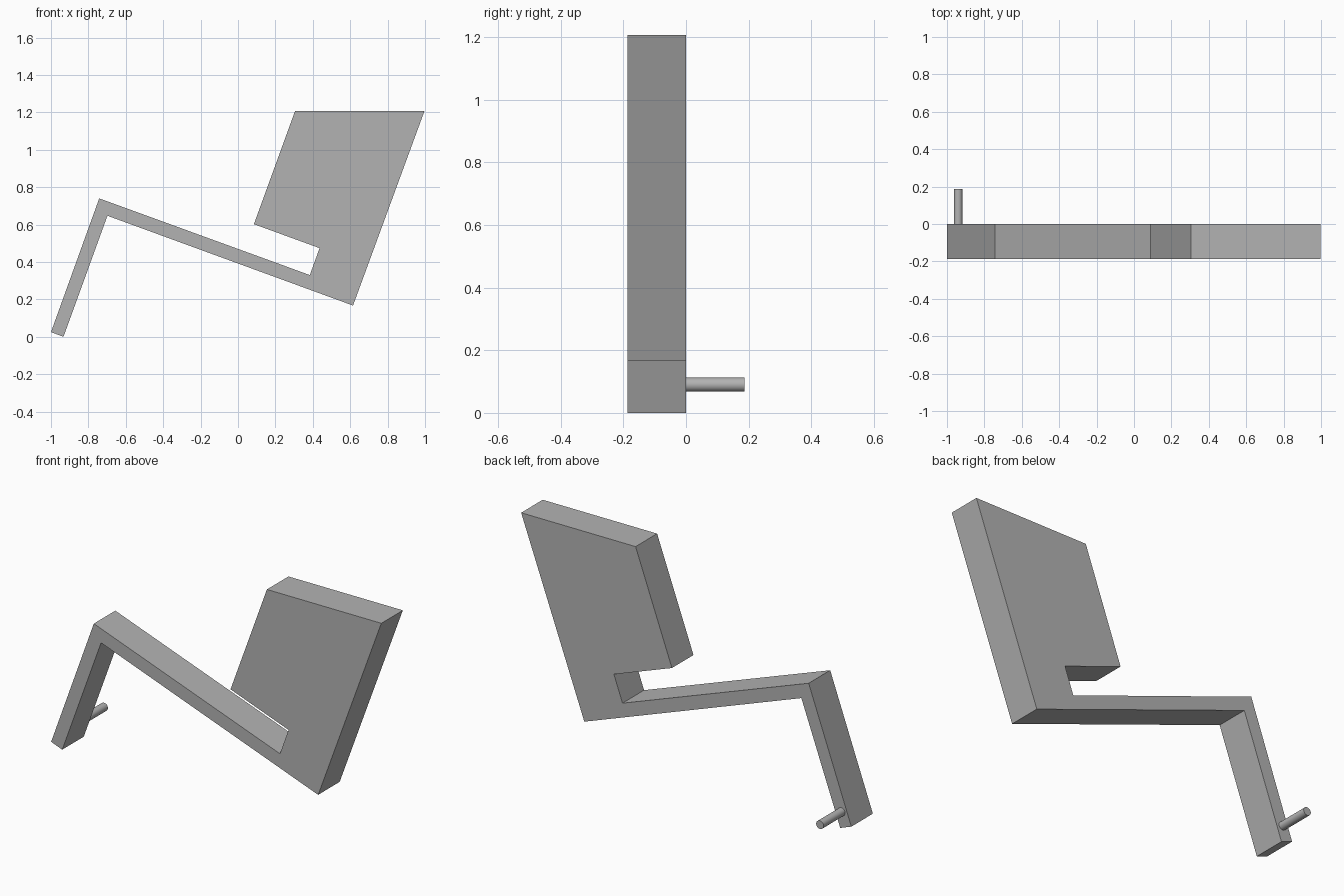
import bpy
import bmesh
from mathutils import Matrix

cube = bpy.data.objects.get("Cube")
if cube:
    bpy.data.objects.remove(cube, do_unlink=True)

DEPTH = 0.186

grey = bpy.data.materials.new("plain_grey")
grey.use_nodes = True
colour = (0.45, 0.45, 0.45, 1)
grey.diffuse_color = colour
grey.node_tree.nodes["Principled BSDF"].inputs["Base Color"].default_value = colour


def add_object(name, bm):
    bmesh.ops.recalc_face_normals(bm, faces=bm.faces)
    mesh = bpy.data.meshes.new(name)
    bm.to_mesh(mesh)
    bm.free()
    mesh.materials.append(grey)
    obj = bpy.data.objects.new(name, mesh)
    bpy.context.collection.objects.link(obj)
    return obj


# Bent arm with slanted plate, one profile extruded front to back
profile = [(-1, 0.025), (-0.933, 0), (-0.698, 0.647), (0.615, 0.167),
           (0.997, 1.207), (0.305, 1.207), (0.085, 0.602),
           (0.436, 0.474), (0.384, 0.33), (-0.742, 0.74)]
bm = bmesh.new()
face = bm.faces.new([bm.verts.new((x, -DEPTH, z)) for x, z in profile])
extruded = bmesh.ops.extrude_face_region(bm, geom=[face], use_keep_orig=True)
bmesh.ops.translate(bm, vec=(0, DEPTH, 0),
                    verts=[v for v in extruded["geom"] if isinstance(v, bmesh.types.BMVert)])
add_object("bent_arm_and_plate", bm)

# Round peg at the foot of the arm, pointing back
bm = bmesh.new()
bmesh.ops.create_cone(bm, cap_ends=True, segments=32, radius1=0.0225, radius2=0.0225,
                      depth=DEPTH,
                      matrix=Matrix.Translation((-0.94, DEPTH / 2, 0.09))
                      @ Matrix.Rotation(1.5708, 4, "X"))
peg = add_object("peg", bm)
bpy.ops.object.select_all(action="DESELECT")
peg.select_set(True)
bpy.context.view_layer.objects.active = peg
bpy.ops.object.shade_smooth_by_angle()
